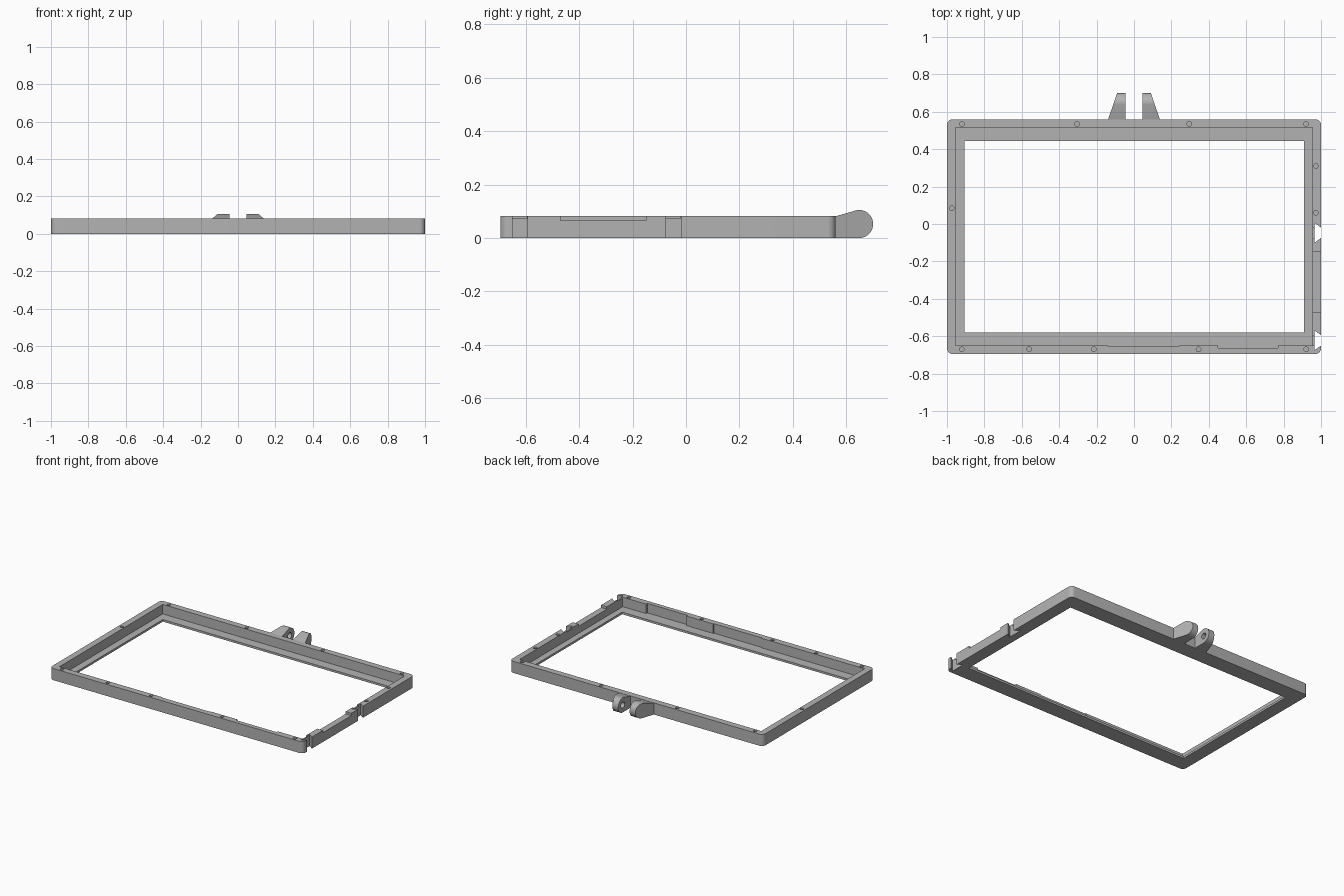
import bpy, bmesh, math
from mathutils import Vector

old = bpy.data.objects.get("Cube")
if old:
    bpy.data.objects.remove(old, do_unlink=True)

grey = bpy.data.materials.new("plain grey")
grey.use_nodes = True
colour = (0.45, 0.45, 0.45, 1)
grey.diffuse_color = colour
grey.node_tree.nodes["Principled BSDF"].inputs["Base Color"].default_value = colour


def prism(name, base, shift, top=None):
    """Solid between a polygon and its shifted (or replaced) copy."""
    bm = bmesh.new()
    a = [bm.verts.new(p) for p in base]
    far = top or [Vector(p) + Vector(shift) for p in base]
    b = [bm.verts.new(p) for p in far]
    bm.faces.new(a)
    bm.faces.new(b[::-1])
    for i in range(len(a)):
        j = (i + 1) % len(a)
        bm.faces.new((a[i], b[i], b[j], a[j]))
    bmesh.ops.recalc_face_normals(bm, faces=bm.faces[:])
    mesh = bpy.data.meshes.new(name)
    bm.to_mesh(mesh)
    bm.free()
    mesh.materials.append(grey)
    obj = bpy.data.objects.new(name, mesh)
    bpy.context.collection.objects.link(obj)
    return obj


def box(x0, x1, y0, y1, z0, z1):
    corners = [(x0, y0, z0), (x1, y0, z0), (x1, y1, z0), (x0, y1, z0)]
    return prism("cutter", corners, (0, 0, z1 - z0))


def circle(r, n):
    return [(r * math.cos(2 * math.pi * i / n), r * math.sin(2 * math.pi * i / n))
            for i in range(n)]


def cut(target, cutter):
    mod = target.modifiers.new("cut", "BOOLEAN")
    mod.operation = "DIFFERENCE"
    mod.solver = "EXACT"
    mod.object = cutter
    bpy.context.view_layer.objects.active = target
    bpy.ops.object.modifier_apply(modifier=mod.name)
    bpy.data.objects.remove(cutter, do_unlink=True)


def smooth(obj):
    bpy.ops.object.select_all(action="DESELECT")
    obj.select_set(True)
    bpy.context.view_layer.objects.active = obj
    bpy.ops.object.shade_smooth_by_angle(angle=math.radians(30))


# Frame body with rounded corners
FRONT, BACK, HEIGHT, FLOOR, R = -0.695, 0.56, 0.083, 0.015, 0.03
outline = []
for cx, cy, start in ((1 - R, BACK - R, 0), (R - 1, BACK - R, 90),
                      (R - 1, FRONT + R, 180), (1 - R, FRONT + R, 270)):
    for k in range(7):
        t = math.radians(start + 15 * k)
        outline.append((cx + R * math.cos(t), cy + R * math.sin(t), 0))
frame = prism("frame", outline, (0, 0, HEIGHT))

# Panel recess and through opening
cut(frame, box(-0.955, 0.955, -0.65, 0.515, FLOOR, 0.2))
cut(frame, box(-0.905, 0.91, -0.58, 0.445, -0.1, 0.2))

# Shallow pockets in the front wall and lowered stretch of the side wall
cut(frame, box(-0.14, 0.24, -0.656, -0.64, FLOOR, 0.2))
cut(frame, box(0.45, 0.77, -0.664, -0.64, FLOOR, 0.2))
cut(frame, box(0.94, 1.1, -0.47, -0.15, 0.066, 0.2))

# Dovetail slots in the side wall
for y in (-0.047, -0.622):
    slot = [(0.965, y - 0.053, -0.1), (1.035, y - 0.003, -0.1),
            (1.035, y + 0.003, -0.1), (0.965, y + 0.053, -0.1)]
    cut(frame, prism("cutter", slot, (0, 0, 0.4)))
    cut(frame, box(0.95, 0.967, y - 0.027, y + 0.027, 0.074, 0.2))

# Blind screw holes along the rim
holes = [(x, 0.535) for x in (-0.92, -0.305, 0.295, 0.92)]
holes += [(x, -0.67) for x in (-0.92, -0.56, -0.215, 0.345, 0.92)]
holes += [(-0.975, 0.085), (0.972, 0.31), (0.972, 0.06)]
for hx, hy in holes:
    ring = [(hx + a, hy + b, 0.035) for a, b in circle(0.0125, 16)]
    cut(frame, prism("cutter", ring, (0, 0, 0.1)))
smooth(frame)

# Hinge ears: rounded side profile, tapering outwards towards the frame
CY, CZ, ER = 0.648, 0.0525, 0.0525
profile = [(0.555, 0), (CY, 0)]
for k in range(1, 20):
    t = math.radians(-90 + 10 * k)
    profile.append((CY + ER * math.cos(t), CZ + ER * math.sin(t)))
profile.append((0.555, 0.08))
for side, label in ((1, "left"), (-1, "right")):
    inner = [(side * 0.045, y, z) for y, z in profile]
    outer = [(side * (0.138 - 0.34 * (y - 0.56)), y, z) for y, z in profile]
    ear = prism(label + "_hinge_ear", inner, None, outer)
    pin = [(side * 0.03, CY + a, CZ + b) for a, b in circle(0.021, 24)]
    cut(ear, prism("cutter", pin, (side * 0.045, 0, 0)))
    smooth(ear)
